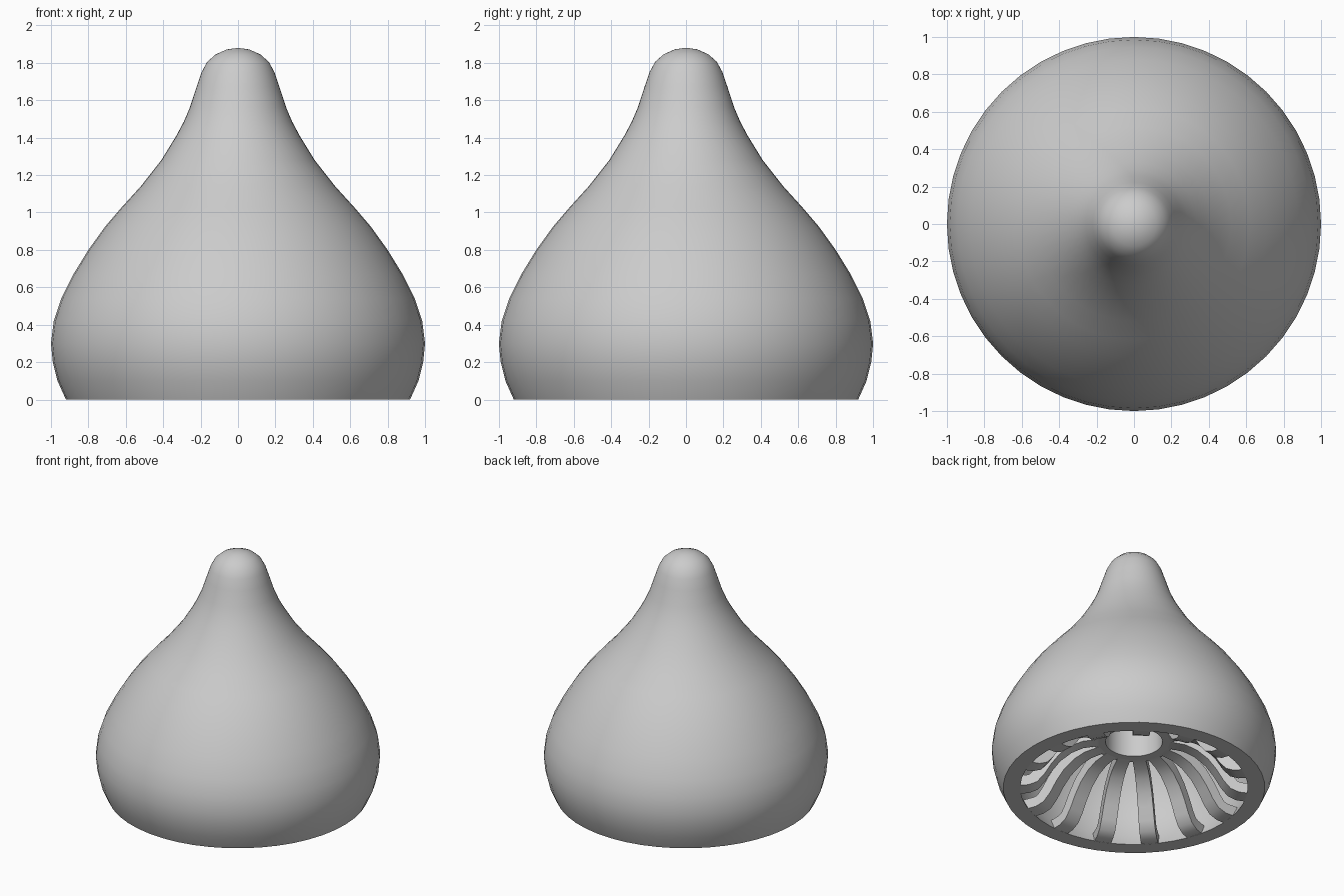
import bpy, bmesh, math
from mathutils import Matrix, Vector

cube = bpy.data.objects.get("Cube")
if cube:
    bpy.data.objects.remove(cube, do_unlink=True)

SEGMENTS = 48
RIBS = 15

grey = bpy.data.materials.new("plain grey")
grey.use_nodes = True
colour = (0.6, 0.6, 0.6, 1)
grey.diffuse_color = colour
grey.node_tree.nodes["Principled BSDF"].inputs["Base Color"].default_value = colour


def finish(name, bm):
    """Turn a bmesh into a smooth-shaded grey object."""
    bmesh.ops.remove_doubles(bm, verts=bm.verts, dist=1e-4)
    bmesh.ops.recalc_face_normals(bm, faces=bm.faces)
    mesh = bpy.data.meshes.new(name)
    bm.to_mesh(mesh)
    bm.free()
    mesh.materials.append(grey)
    obj = bpy.data.objects.new(name, mesh)
    bpy.context.collection.objects.link(obj)
    bpy.ops.object.select_all(action='DESELECT')
    obj.select_set(True)
    bpy.context.view_layer.objects.active = obj
    bpy.ops.object.shade_smooth_by_angle(angle=math.radians(35))
    return obj


def lathe(name, profile, closed=False):
    """Revolve a radius/height profile about the z axis."""
    bm = bmesh.new()
    verts = [bm.verts.new((r, 0, z)) for r, z in profile]
    edges = [bm.edges.new(pair) for pair in zip(verts, verts[1:])]
    if closed:
        edges.append(bm.edges.new((verts[-1], verts[0])))
    bmesh.ops.spin(bm, geom=verts + edges, cent=(0, 0, 0), axis=(0, 0, 1),
                   angle=math.tau, steps=SEGMENTS, use_merge=True)
    return finish(name, bm)


# Hollow bell: outer skin, flat bottom rim and inner skin
outer = [(0, 1.88), (0.06, 1.872), (0.12, 1.845), (0.165, 1.805), (0.195, 1.75),
         (0.222, 1.67), (0.258, 1.56), (0.29, 1.485), (0.33, 1.41), (0.41, 1.28),
         (0.52, 1.14), (0.62, 1.03), (0.71, 0.925), (0.8, 0.8), (0.88, 0.67),
         (0.945, 0.54), (0.985, 0.42), (1.0, 0.3), (0.99, 0.2), (0.965, 0.1),
         (0.92, 0)]
inner = [(0.8, 0), (0.85, 0.1), (0.88, 0.3), (0.83, 0.5), (0.69, 0.76),
         (0.5, 0.98), (0.3, 1.23), (0.17, 1.45), (0.1, 1.68), (0, 1.76)]
lathe("bell_shell", outer + inner)

# Central collar that the ribs meet
lathe("centre_collar", [(0.2, 0.37), (0.28, 0.37), (0.28, 0.43), (0.24, 0.45),
                        (0.24, 0.6), (0.2, 0.6)], closed=True)

# S-curved ribs: flat at the rim, steep in the middle, flat at the collar
path = [Vector(p) for p in (
    (0.83, 0), (0.74, 0.005), (0.68, 0.03), (0.63, 0.09), (0.58, 0.175),
    (0.52, 0.255), (0.44, 0.32), (0.36, 0.355), (0.25, 0.37))]
bm = bmesh.new()
for i in range(RIBS):
    turn = Matrix.Rotation(-math.pi / 2 + math.tau * i / RIBS, 4, 'Z')
    rows = []
    for k, p in enumerate(path):
        run = (path[min(k + 1, len(path) - 1)] - path[max(k - 1, 0)]).normalized()
        back = p + Vector((run.y, -run.x)) * 0.08
        half = 0.04 + 0.025 * p.x
        rows.append([bm.verts.new(turn @ Vector((q.x, side * half, q.y)))
                     for side, q in ((-1, p), (1, p), (1, back), (-1, back))])
    for a, b in zip(rows, rows[1:]):
        for k in range(4):
            n = (k + 1) % 4
            bm.faces.new((a[k], a[n], b[n], b[k]))
    bm.faces.new(rows[0])
    bm.faces.new(rows[-1])
finish("curved_ribs", bm)
